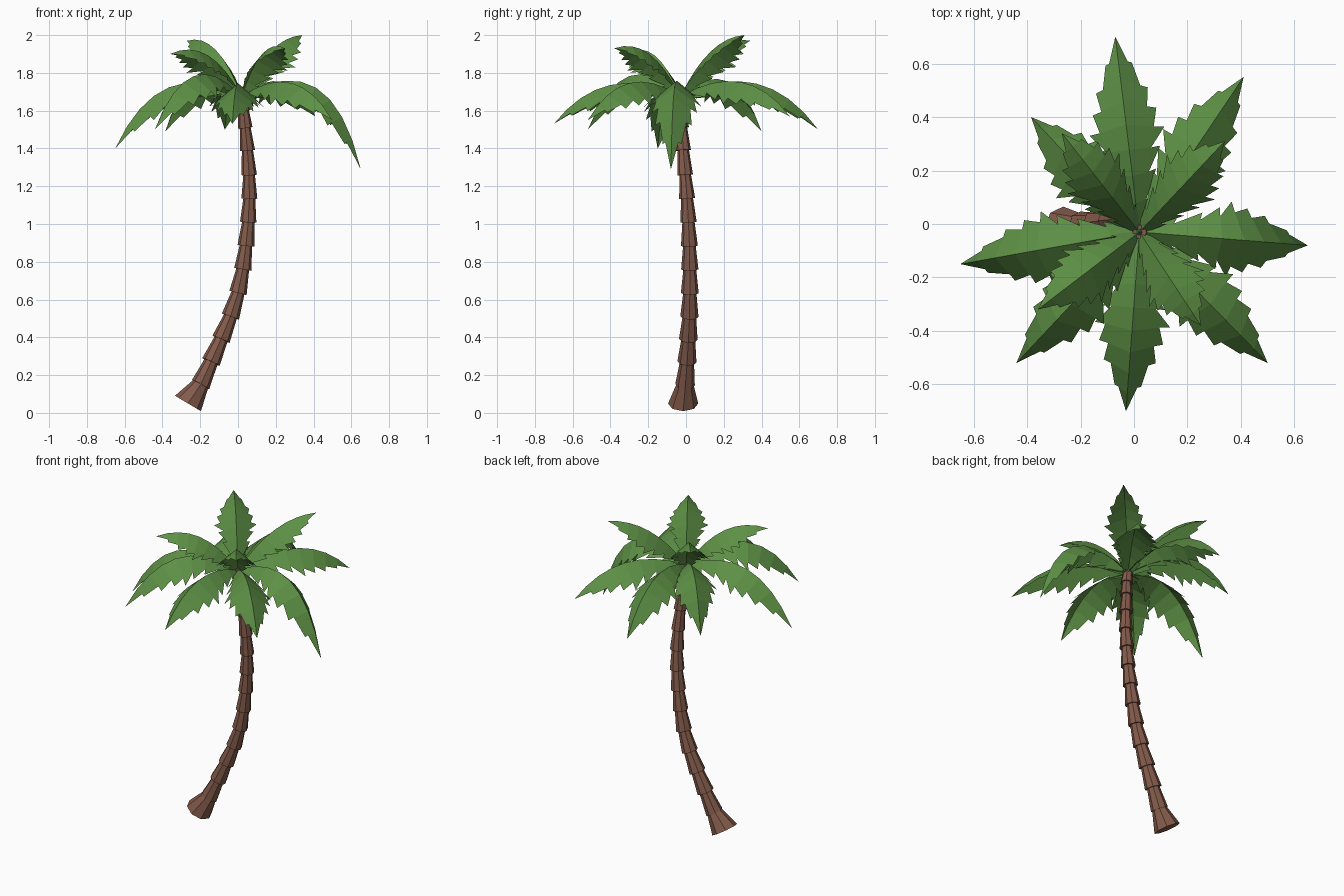
import bpy, bmesh, math
from mathutils import Vector

if "Cube" in bpy.data.objects:
    bpy.data.objects.remove(bpy.data.objects["Cube"])


def material(name, rgb):
    m = bpy.data.materials.new(name)
    m.diffuse_color = (*rgb, 1)
    m.use_nodes = True
    m.node_tree.nodes["Principled BSDF"].inputs["Base Color"].default_value = m.diffuse_color
    return m


def make(name, bm, mat):
    bmesh.ops.recalc_face_normals(bm, faces=bm.faces)
    me = bpy.data.meshes.new(name)
    bm.to_mesh(me)
    bm.free()
    me.materials.append(mat)
    ob = bpy.data.objects.new(name, me)
    bpy.context.collection.objects.link(ob)
    return ob


bark = material("bark", (0.23, 0.105, 0.07))
leaf = material("leaf", (0.11, 0.28, 0.06))
bud_mat = material("bud", (0.05, 0.12, 0.05))

# Trunk: stacked segments, wide at the bottom and narrow at the top
path = [Vector(p) for p in (
    (-0.265, -0.015, 0.05), (-0.198, -0.005, 0.15), (-0.143, 0.005, 0.27),
    (-0.09, 0.012, 0.39), (-0.04, 0.018, 0.51), (0.0, 0.02, 0.635),
    (0.025, 0.02, 0.76), (0.042, 0.018, 0.885), (0.054, 0.013, 1.01),
    (0.06, 0.006, 1.135), (0.059, -0.004, 1.26), (0.05, -0.014, 1.39),
    (0.038, -0.023, 1.51), (0.03, -0.03, 1.6), (0.022, -0.03, 1.68))]
SIDES = 8


def ring(bm, c, axis, r):
    u = Vector((0, 1, 0)).cross(axis).normalized()
    v = axis.cross(u)
    angs = [2 * math.pi * i / SIDES for i in range(SIDES)]
    return [bm.verts.new(c + r * (u * math.cos(a) + v * math.sin(a))) for a in angs]


bm = bmesh.new()
for i in range(len(path) - 1):
    a, b = path[i], path[i + 1]
    axis = (b - a).normalized()
    if i == 0:
        r0, r1 = 0.08, 0.042
        axis0 = Vector((0.08, 0, 0.135)).normalized()
    else:
        r0 = 0.053 - 0.0012 * i
        r1 = r0 * 0.7
        axis0 = (b - path[i - 1]).normalized()
    lo = ring(bm, a, axis0, r0)
    hi = ring(bm, b + axis * 0.012, axis, r1)
    for k in range(SIDES):
        j = (k + 1) % SIDES
        bm.faces.new((lo[k], lo[j], hi[j], hi[k]))
    bm.faces.new(lo[::-1])
    bm.faces.new(hi)
make("trunk", bm, bark)

# Crown bud under the fronds
bm = bmesh.new()
bmesh.ops.create_icosphere(bm, subdivisions=1, radius=0.035)
bmesh.ops.translate(bm, verts=bm.verts, vec=(0.02, -0.03, 1.665))
make("crown_bud", bm, bud_mat)

# Fronds: folded, saw-edged leaves along an arc
BASE = Vector((0.02, -0.03, 1.675))
ENVELOPE = [(0, 0.025), (0.2, 0.075), (0.5, 0.137), (0.75, 0.095), (1, 0.0), (2, 0)]
TEETH = 8


def width(t):
    for (t0, w0), (t1, w1) in zip(ENVELOPE, ENVELOPE[1:]):
        if t <= t1:
            return w0 + (w1 - w0) * (t - t0) / (t1 - t0)


def frond(name, tip, bend, peak, scale):
    tip = Vector(tip)
    ctrl = BASE.lerp(tip, bend)
    ctrl.z = peak

    def at(t):
        return BASE * (1 - t) ** 2 + ctrl * 2 * t * (1 - t) + tip * t * t

    side = (tip - BASE).cross(Vector((0, 0, 1))).normalized()

    def edge(t, w, s):
        tan = ((ctrl - BASE) * (1 - t) + (tip - ctrl) * t).normalized()
        up = side.cross(tan).normalized()
        return at(t) + (side * s * 0.95 - up * 0.8) * w * scale

    bm = bmesh.new()
    ts = [k / TEETH for k in range(TEETH + 1)]
    mid = [bm.verts.new(at(t)) for t in ts]
    for s in (-1, 1):
        notch = [bm.verts.new(edge(t, width(t) * 0.78, s)) for t in ts[:-1]] + [mid[-1]]
        for k in range(TEETH):
            if k < TEETH - 1:
                bm.faces.new((mid[k], notch[k], notch[k + 1], mid[k + 1]))
                t = ts[k + 1] + 0.005
                point = bm.verts.new(edge(t, width(t) * 1.06 + 0.004, s))
                bm.faces.new((notch[k], point, notch[k + 1]))
            else:
                bm.faces.new((mid[k], notch[k], mid[k + 1]))
    make(name, bm, leaf)


# Eight drooping fronds: tip, bend position, arc height
lower = [((-0.07, 0.70, 1.50), 0.6, 1.90), ((0.41, 0.55, 1.57), 0.6, 1.88),
         ((0.65, -0.08, 1.29), 0.75, 1.96), ((0.50, -0.52, 1.55), 0.6, 1.88),
         ((-0.03, -0.70, 1.53), 0.6, 1.87), ((-0.44, -0.52, 1.50), 0.6, 1.98),
         ((-0.65, -0.15, 1.40), 0.65, 1.91), ((-0.385, 0.40, 1.49), 0.65, 1.93)]
# Four rising fronds
upper = [((0.34, 0.31, 2.0), 0.45, 1.99), ((-0.27, 0.34, 1.97), 0.45, 2.02),
         ((0.25, -0.38, 1.93), 0.45, 2.0), ((-0.36, -0.32, 1.90), 0.45, 2.0)]
for i, (tip, bend, peak) in enumerate(lower):
    frond(f"lower_frond_{i + 1}", tip, bend, peak, 1.0)
for i, (tip, bend, peak) in enumerate(upper):
    frond(f"upper_frond_{i + 1}", tip, bend, peak, 0.88)
